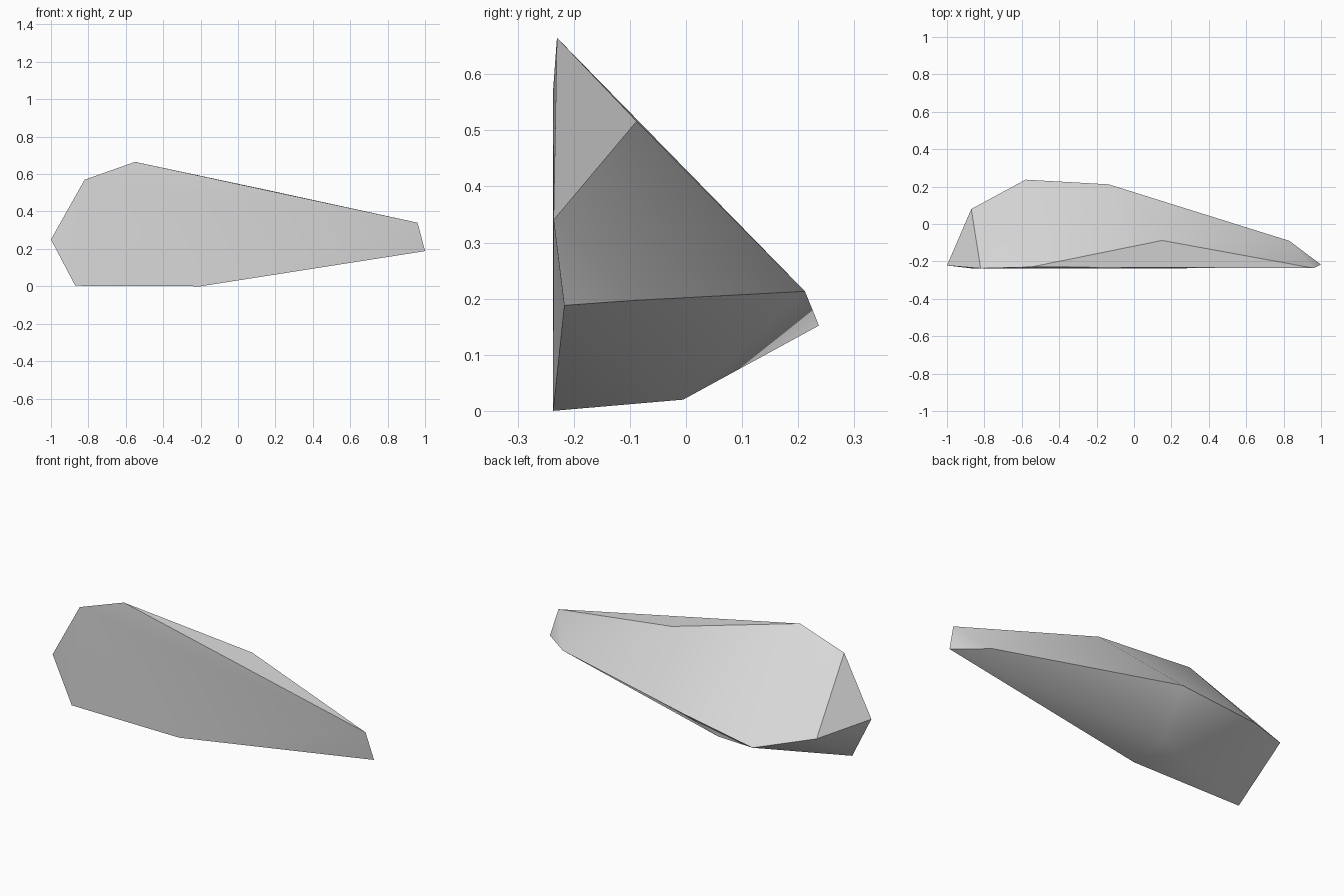
import bpy
import bmesh
import math

cube = bpy.data.objects.get("Cube")
if cube:
    bpy.data.objects.remove(cube, do_unlink=True)

# Stone colour
stone = bpy.data.materials.new("light_grey_stone")
stone.use_nodes = True
colour = (0.7, 0.7, 0.7, 1)
stone.diffuse_color = colour
bsdf = next(n for n in stone.node_tree.nodes if n.type == 'BSDF_PRINCIPLED')
bsdf.inputs["Base Color"].default_value = colour

# Outline of the flat front, then the corners of the chipped back
front_corners = [
    (-1, -0.222, 0.25), (-0.82, -0.237, 0.57), (-0.55, -0.23, 0.665),
    (0.96, -0.236, 0.34), (1, -0.217, 0.188), (-0.2, -0.237, 0),
    (-0.87, -0.237, 0.003),
]
back_corners = [
    (-0.87, 0.08, 0.22), (-0.58, 0.237, 0.152), (-0.135, 0.212, 0.213),
    (0.83, -0.09, 0.197), (0.15, -0.088, 0.516), (-0.2, -0.005, 0.02),
]

# Shard: the convex solid spanned by the corners
bm = bmesh.new()
for corner in front_corners + back_corners:
    bm.verts.new(corner)
bmesh.ops.convex_hull(bm, input=bm.verts[:])
bmesh.ops.recalc_face_normals(bm, faces=bm.faces[:])
mesh = bpy.data.meshes.new("rock_shard")
bm.to_mesh(mesh)
bm.free()
mesh.materials.append(stone)
shard = bpy.data.objects.new("rock_shard", mesh)
bpy.context.collection.objects.link(shard)

# Soften shallow bends, keep the chipped edges crisp
bpy.ops.object.select_all(action='DESELECT')
shard.select_set(True)
bpy.context.view_layer.objects.active = shard
bpy.ops.object.shade_smooth_by_angle(angle=math.radians(30))
